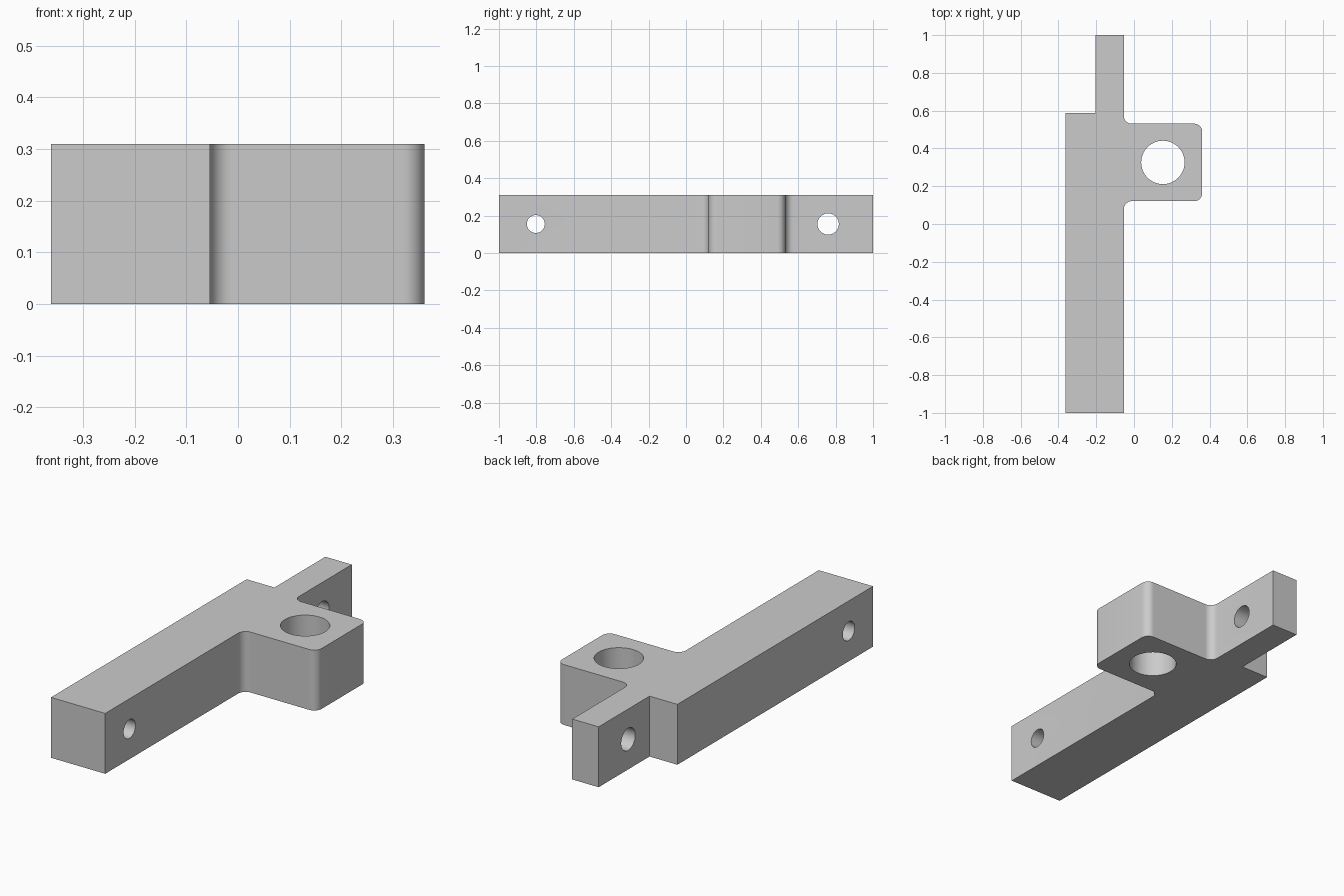
import bpy, bmesh, math
from mathutils import Vector

if "Cube" in bpy.data.objects:
    bpy.data.objects.remove(bpy.data.objects["Cube"])

H = 0.31        # height of the bracket
R = 0.042       # radius of the lug fillets and corners

gray = bpy.data.materials.new("light_gray")
gray.diffuse_color = (0.6, 0.6, 0.6, 1)
gray.use_nodes = True
gray.node_tree.nodes["Principled BSDF"].inputs["Base Color"].default_value = gray.diffuse_color

# Plan outline, counter-clockwise: x, y, corner radius
outline = [(-0.362, -1, 0), (-0.054, -1, 0), (-0.054, 0.121, R), (0.361, 0.121, R),
           (0.361, 0.531, R), (-0.054, 0.531, R), (-0.054, 1, 0), (-0.204, 1, 0),
           (-0.204, 0.587, 0), (-0.362, 0.587, 0)]


def rounded(points, steps=8):
    """Replace each right-angled corner that has a radius with an arc."""
    result = []
    for i, (x, y, r) in enumerate(points):
        p = Vector((x, y, 0))
        if r == 0:
            result.append(p)
            continue
        a = (Vector((*points[i - 1][:2], 0)) - p).normalized()
        b = (Vector((*points[(i + 1) % len(points)][:2], 0)) - p).normalized()
        for k in range(steps + 1):
            t = k / steps * math.pi / 2
            result.append(p + r * (a * (1 - math.sin(t)) + b * (1 - math.cos(t))))
    return result


# Bracket body: bar, tongue and side lug as one extruded outline
bm = bmesh.new()
base = bm.faces.new([bm.verts.new(p) for p in rounded(outline)])
top = bmesh.ops.extrude_face_region(bm, geom=[base])["geom"]
bmesh.ops.translate(bm, vec=(0, 0, H), verts=[v for v in top if isinstance(v, bmesh.types.BMVert)])
bmesh.ops.recalc_face_normals(bm, faces=bm.faces)
mesh = bpy.data.meshes.new("bracket")
bm.to_mesh(mesh)
bm.free()
bracket = bpy.data.objects.new("bracket", mesh)
bpy.context.collection.objects.link(bracket)
mesh.materials.append(gray)


def drill(name, location, radius, rotation):
    """Cut a round through hole in the bracket."""
    bpy.ops.mesh.primitive_cylinder_add(vertices=48, radius=radius, depth=0.6,
                                        location=location, rotation=rotation)
    cutter = bpy.context.object
    cutter.name = name
    cutter.data.materials.append(gray)
    mod = bracket.modifiers.new(name, 'BOOLEAN')
    mod.operation = 'DIFFERENCE'
    mod.solver = 'EXACT'
    mod.object = cutter
    bpy.ops.object.select_all(action='DESELECT')
    bracket.select_set(True)
    bpy.context.view_layer.objects.active = bracket
    bpy.ops.object.modifier_apply(modifier=name)
    bpy.data.objects.remove(cutter)


sideways = (0, math.pi / 2, 0)
drill("lug_hole", (0.153, 0.326, H / 2), 0.115, (0, 0, 0))
drill("bar_hole", (-0.2, -0.803, H / 2), 0.048, sideways)
drill("tongue_hole", (-0.13, 0.76, H / 2), 0.057, sideways)

# Smooth the holes and rounded corners, keep the edges sharp
bpy.ops.object.shade_smooth_by_angle(angle=math.radians(30))
